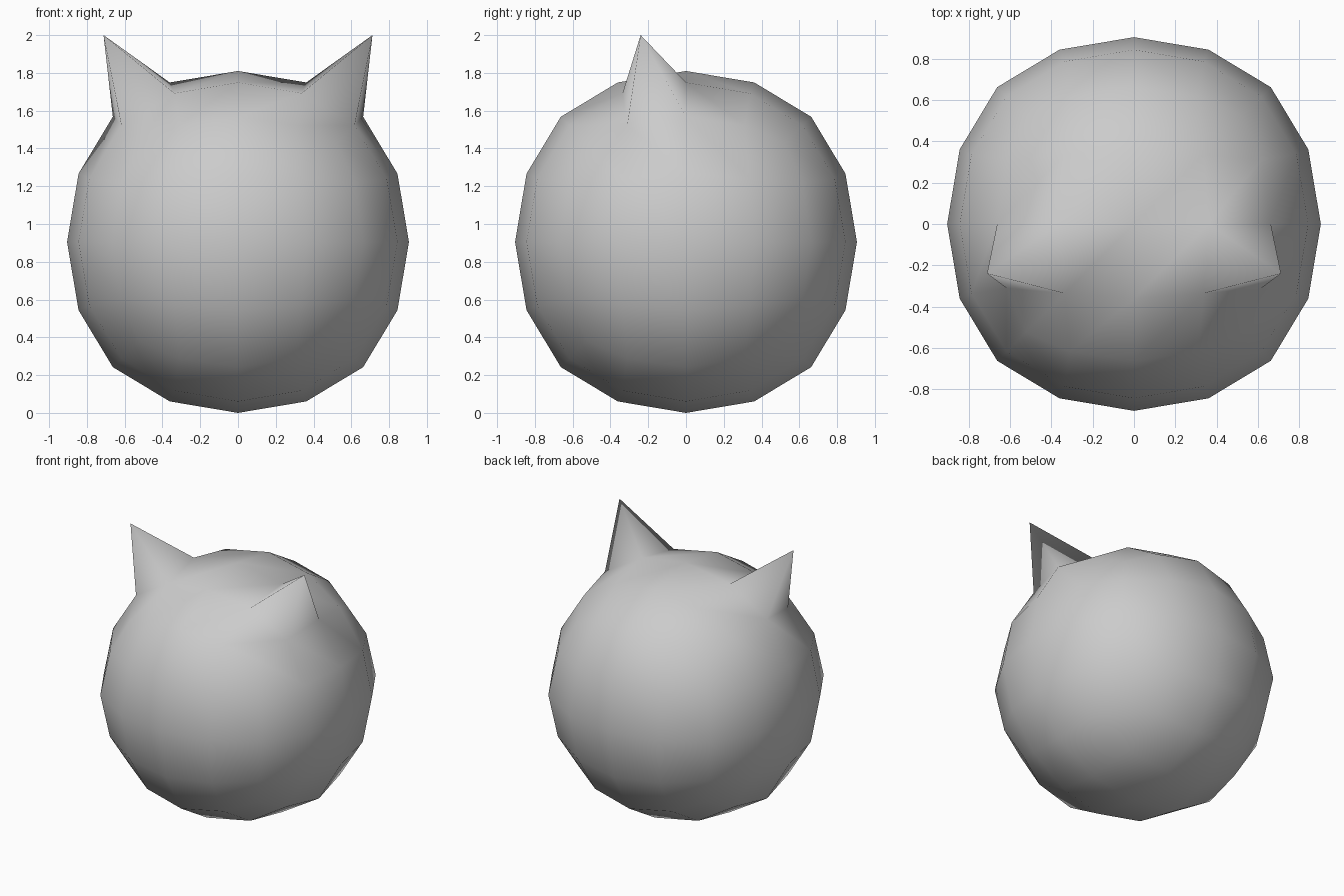
import bpy, bmesh
from mathutils import Vector

if "Cube" in bpy.data.objects:
    bpy.data.objects.remove(bpy.data.objects["Cube"])

R = 0.905                 # half height of the ball
TIP = Vector((0.712, -0.24, 2.0))

# Ball: cube rounded by two subdivision levels
bpy.ops.mesh.primitive_cube_add(size=2)
head = bpy.context.object
head.name = "eared_head"
sub = head.modifiers.new("round", 'SUBSURF')
sub.levels = sub.render_levels = 2
sub.use_limit_surface = False
bpy.ops.object.modifier_apply(modifier=sub.name)

bm = bmesh.new()
bm.from_mesh(head.data)
s = R / max(v.co.z for v in bm.verts)
for v in bm.verts:
    v.co = v.co * s + Vector((0, 0, R))

# Ears: one quad on each side pulled up into a pointed pyramid
for side in (-1, 1):
    target = Vector((0.49 * side, -0.16, 1.63))
    face = min(bm.faces, key=lambda f: (f.calc_center_median() - target).length)
    tip = bmesh.ops.poke(bm, faces=[face])["verts"][0]
    tip.co = (TIP.x * side, TIP.y, TIP.z)

for f in bm.faces:
    f.smooth = True
bmesh.ops.recalc_face_normals(bm, faces=bm.faces[:])
bm.to_mesh(head.data)
bm.free()
